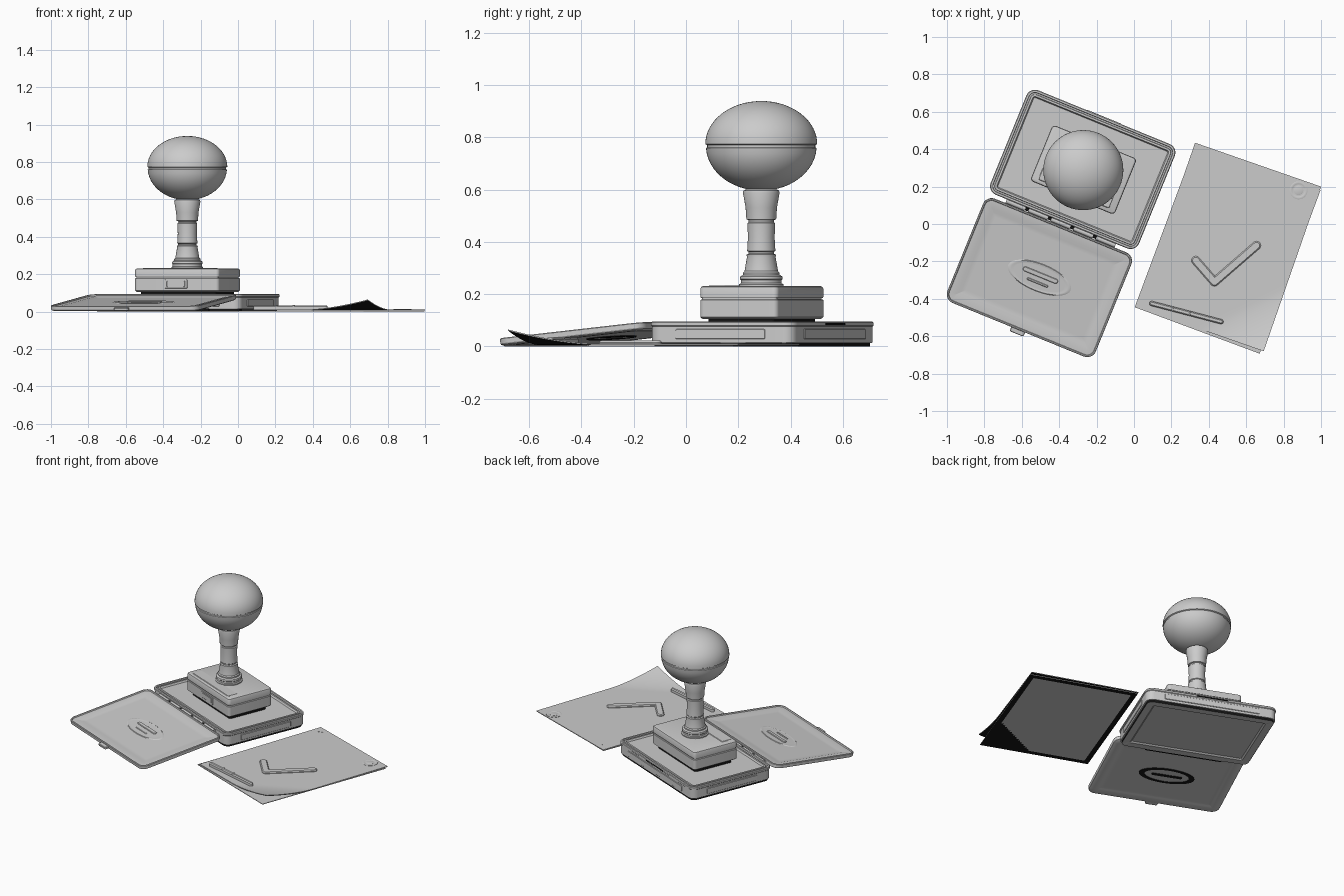
import bpy, bmesh, math
from mathutils import Matrix, Vector

if "Cube" in bpy.data.objects:
    bpy.data.objects.remove(bpy.data.objects["Cube"])


def material(name, v):
    m = bpy.data.materials.new(name)
    m.diffuse_color = (v, v, v, 1)
    m.use_nodes = True
    m.node_tree.nodes["Principled BSDF"].inputs["Base Color"].default_value = m.diffuse_color
    return m


grey = material("plain_grey", 0.6)
black = material("near_black", 0.008)
T, R = Matrix.Translation, Matrix.Rotation
rad = math.radians


def finish(name, bm, mat, recalc=True):
    if recalc:
        bmesh.ops.recalc_face_normals(bm, faces=bm.faces)
    me = bpy.data.meshes.new(name)
    bm.to_mesh(me)
    bm.free()
    ob = bpy.data.objects.new(name, me)
    ob.matrix_world = mat
    me.materials.append(grey)
    me.materials.append(black)
    bpy.context.collection.objects.link(ob)
    return ob


def paint(ob, rule=lambda p: True):
    """Make faces black where the rule holds at their centre."""
    for p in ob.data.polygons:
        if rule(p):
            p.material_index = 1
    return ob


def loft(name, sections, mat):
    """Skin a stack of closed point loops and cap it."""
    bm = bmesh.new()
    loops = [[bm.verts.new(p) for p in s] for s in sections]
    n = len(loops[0])
    for a, b in zip(loops, loops[1:]):
        for i in range(n):
            j = (i + 1) % n
            bm.faces.new((a[i], a[j], b[j], b[i]))
    bm.faces.new(loops[0][::-1])
    bm.faces.new(loops[-1])
    return finish(name, bm, mat)


def rounded(name, w, h, r, rings, mat, seg=6):
    """Rounded rectangle; rings are (inset, z)."""
    secs = []
    for inset, z in rings:
        rr = max(r - inset, 0.002)
        hx, hy = w / 2 - inset - rr, h / 2 - inset - rr
        pts = []
        for k, (sx, sy) in enumerate([(1, 1), (-1, 1), (-1, -1), (1, -1)]):
            for i in range(seg + 1):
                a = math.pi / 2 * (k + i / seg)
                pts.append((sx * hx + rr * math.cos(a), sy * hy + rr * math.sin(a), z))
        secs.append(pts)
    return loft(name, secs, mat)


def plate(name, w, h, r, z0, z1, mat, bev=0.003):
    return rounded(name, w, h, r, [(0, z0), (0, z1 - bev), (bev, z1)], mat)


def lathe(name, profile, mat, sx=1, sy=1, seg=48):
    """Turned part; profile is (radius, z)."""
    secs = [[(r * sx * math.cos(2 * math.pi * i / seg), r * sy * math.sin(2 * math.pi * i / seg), z)
             for i in range(seg)] for r, z in profile]
    return loft(name, secs, mat)


def side_plate(name, base, ang, dist, w, h, z, t=0.006):
    """Thin plate standing on a vertical side."""
    m = base @ R(rad(ang), 4, 'Z') @ T((0, -dist, z)) @ R(rad(90), 4, 'X')
    return plate(name, w, h, min(0.006, h / 3), -0.006, t, m, 0.002)


def capsule(name, p, q, width, z0, z1):
    d = Vector(q) - Vector(p)
    c = (Vector(p) + Vector(q)) / 2
    m = T((c.x, c.y, 0)) @ R(math.atan2(d.y, d.x), 4, 'Z')
    return plate(name, d.length + width, width, width / 2, z0, z1, m, 0.006)


turn = R(rad(-22.2), 4, 'Z')

# Ink tray with stepped rim, recessed underside and dark foot strip
W, H = 0.857, 0.603
tray = T((-0.274, 0.292, 0)) @ turn
body = rounded("ink_tray", W, H, 0.05, [
    (.09, .008), (.07, .008), (.06, 0), (.014, 0), (.014, .014), (.006, .014), (.004, .017),
    (.004, .076), (0, .08), (0, .091), (.004, .095), (.014, .095), (.016, .085), (.024, .085),
    (.026, .093), (.036, .093), (.042, .082), (.06, .082)], tray)
paint(body, lambda p: p.center.z < .0145 and abs(p.normal.z) < .5 and (
    abs(p.center.x) > W / 2 - .04 or abs(p.center.y) > H / 2 - .04))
for ang, dist, w in [(0, H / 2, .62), (180, H / 2, .62), (90, W / 2, .37), (-90, W / 2, .37)]:
    side_plate("tray_side_plate", tray, ang, dist - 0.004, w, 0.038, 0.047, 0.004)
paint(side_plate("tray_latch_slot", tray, 180, H / 2, .2, .008, .085, .002))
paint(side_plate("tray_hinge_strip", tray, 0, H / 2 - .01, .5, .016, .009, .012))

# Hinge between tray and lid
for i in range(5):
    m = tray @ T(((i - 2) * 0.13, -0.311, 0.078)) @ R(rad(90), 4, 'Y')
    lathe("hinge_knuckle", [(.012, -.055), (.012, .055)], m, seg=16)
m = tray @ T((0, -0.311, 0.076)) @ R(rad(90), 4, 'Y')
paint(lathe("hinge_pin", [(.008, -.3), (.008, .3)], m, seg=12))

# Open lid leaning from the hinge to the ground
lid = T((-0.505, -0.285, 0.032)) @ turn @ R(rad(6), 4, 'X')
rounded("lid", W, H, 0.05, [
    (.09, .003), (.065, .003), (.055, 0), (.015, 0), (.003, .005), (0, .01), (0, .027), (.003, .03),
    (.009, .03), (.012, .023), (.05, .023), (.068, .018), (.09, .018)], lid)
plate("lid_latch", .08, .045, .01, .008, .022, lid @ T((0, -.304, 0)))
lathe("lid_oval_emblem", [(1, .015), (1, .018), (.96, .0205), (.9, .0205), (.86, .0195), (.8, .0195)],
      lid, .18, .074)
plate("emblem_bar_upper", .2, .026, .013, .016, .024, lid @ T((0, .015, 0)))
plate("emblem_bar_lower", .12, .013, .0065, .016, .023, lid @ T((0, -.028, 0)))

# Dark oval ring and bar under the lid
paint(lathe("lid_underside_oval", [(1, .005), (1, -.001), (.8, -.001), (.8, .002)], lid, .18, .074),
      lambda p: len(p.vertices) < 8)
paint(plate("underside_bar", .2, .02, .01, -.001, .005, lid, 0.001))

# Stamp block: rubber die, body, cap
SW, SH = 0.486, 0.323
stamp = T((-0.27, 0.29, 0)) @ turn
paint(plate("rubber_die", SW - .05, SH - .05, .015, .08, .115, stamp))
rounded("stamp_body", SW, SH, .02, [
    (.008, .106), (0, .112), (0, .177), (.003, .18), (.006, .18), (.006, .186), (.002, .186),
    (0, .189), (0, .221), (.003, .228), (.01, .231)], stamp)
plate("top_label_plate", .41, .07, .01, .228, .234, stamp @ T((0, -.105, 0)))
side_plate("body_label_frame", stamp, 0, SH / 2, .13, .05, .148, .003)
side_plate("body_label_plate", stamp, 0, SH / 2, .105, .034, .148, .006)

# Turned handle and knob
post = T((-0.271, 0.288, -0.004))
lathe("handle_post", [
    (.085, .232), (.085, .242), (.078, .246), (.078, .258), (.082, .262), (.08, .272), (.07, .278),
    (.07, .286), (.064, .292), (.055, .345), (.056, .355), (.049, .359), (.049, .366), (.054, .37),
    (.051, .42), (.053, .476), (.048, .48), (.048, .487), (.057, .49), (.06, .535), (.07, .592),
    (.068, .6), (.05, .61)], post, seg=40)
knob = []
for i in range(1, 13):
    a = rad(-88 + i * 7.1)
    knob.append((.212 * math.cos(a), .772 + .172 * math.sin(a)))
knob += [(.212, .762), (.207, .766), (.207, .774), (.214, .778)]
for i in range(1, 17):
    a = rad(i * 5.55)
    knob.append((.214 * math.cos(a), .778 + .165 * math.sin(a)))
lathe("knob", knob, post, seg=64)

# Two paper sheets; the upper one curls at its near right corner
PW, PH = 0.713, 0.932
paper = T((0.51, -0.123, 0)) @ R(rad(-19.2), 4, 'Z')


def curl(x, y):
    return max(0, 1 - ((PW / 2 - x) + (y + PH / 2)) / 0.36)


def dark_under(p):
    """Dark underside along the sheet border and around the curl."""
    x, y = p.center.x, p.center.y
    edge = min(PW / 2 - abs(x), PH / 2 - abs(y))
    return p.normal.z < 0 and (edge < .03 or curl(x, y) > .05)


def paper_sheet(name, base, thick, lift, mat):
    """Upper and under surface of a sheet, as two grids."""
    bm = bmesh.new()
    for z in (base, base + thick):
        made = bmesh.ops.create_grid(bm, x_segments=42, y_segments=56, size=0.5)["verts"]
        for v in made:
            x, y = v.co.x * PW, v.co.y * PH
            v.co = (x, y, z + lift * curl(x, y) ** 1.7)
        if z == base:
            bmesh.ops.reverse_faces(bm, faces=bm.faces[:])
    rims = [e for e in bm.edges if e.is_boundary]
    bmesh.ops.bridge_loops(bm, edges=rims)
    return paint(finish(name, bm, mat, False), dark_under)


paper_sheet("lower_sheet", 0, .004, 0, paper @ T((-.006, -.012, 0)) @ R(rad(-1.2), 4, 'Z'))
paper_sheet("curled_sheet", .006, .005, .054, paper)

# Raised marks on the sheet
capsule("check_short_stroke", (.33, -.195), (.43, -.31), .046, .008, .022)
capsule("check_long_stroke", (.43, -.31), (.655, -.115), .046, .008, .022)
capsule("signature_bar", (.095, -.425), (.465, -.522), .026, .008, .034)
for f in (.3, .55):
    m = T((.095 + .37 * f, -.425 - .097 * f, 0)) @ R(rad(-14.7), 4, 'Z')
    plate("signature_tick", .008, .026, .002, .008, .035, m, .001)
seal = T((.88, .18, 0))
lathe("seal_ring", [(.048, .008), (.048, .0125), (.045, .0135), (.036, .0135), (.033, .012), (.03, .012)], seal)
lathe("seal_center", [(.025, .009), (.025, .0125), (.022, .0135)], seal, seg=32)
for x, y in [(.355, .372), (.378, .378)]:
    lathe("staple_dot", [(.005, .008), (.005, .0125)], T((x, y, 0)), seg=12)

# Smooth curved surfaces, keep edges sharp
for ob in bpy.data.objects:
    ob.select_set(True)
    bpy.context.view_layer.objects.active = ob
bpy.ops.object.shade_smooth_by_angle(angle=rad(30))
